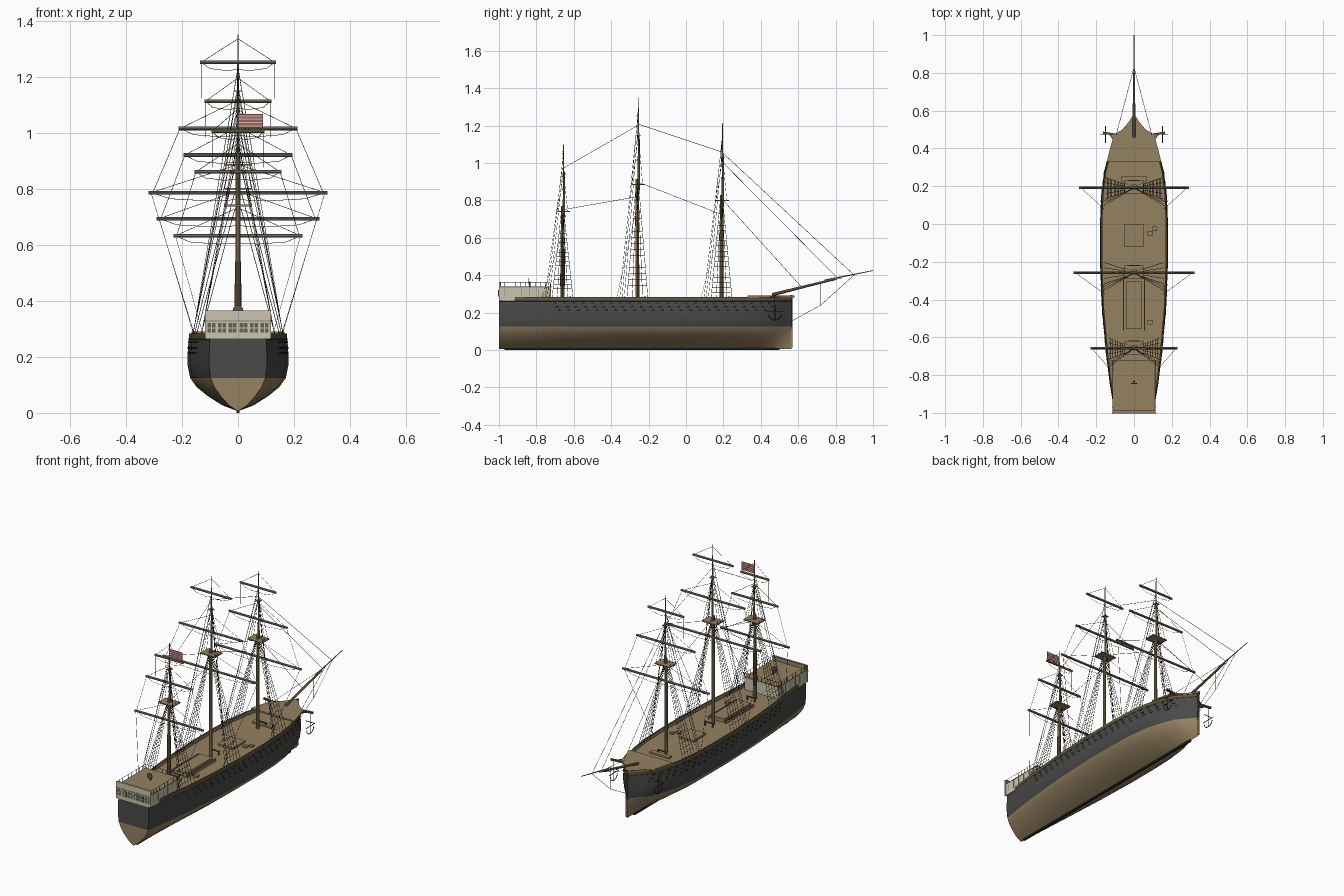
import bpy, bmesh, math
from mathutils import Vector, Matrix

if "Cube" in bpy.data.objects:
    bpy.data.objects.remove(bpy.data.objects["Cube"])


def material(name, *rgb):
    m = bpy.data.materials.new(name)
    m.use_nodes = True
    m.diffuse_color = (*rgb, 1)
    m.node_tree.nodes["Principled BSDF"].inputs["Base Color"].default_value = (*rgb, 1)
    return m


TAN = material("tan_planks", .3, .22, .12)
DARK = material("dark_hull", .068, .067, .066)
CREAM = material("cream_paint", .6, .56, .42)
BROWN = material("dark_wood", .13, .09, .045)
MAST = material("mast_wood", .3, .215, .115)
OLIVE = material("yard_wood", .24, .215, .14)
GLASS = material("window_grey", .13, .125, .1)
BLACK = material("black_rope", .015, .015, .015)
RED = material("flag_red", .36, .11, .11)


def finish(name, bm, mats, smooth=False):
    bmesh.ops.recalc_face_normals(bm, faces=bm.faces)
    me = bpy.data.meshes.new(name)
    bm.to_mesh(me)
    bm.free()
    ob = bpy.data.objects.new(name, me)
    bpy.context.collection.objects.link(ob)
    for m in mats:
        me.materials.append(m)
    if smooth:
        bpy.ops.object.select_all(action='DESELECT')
        ob.select_set(True)
        bpy.context.view_layer.objects.active = ob
        bpy.ops.object.shade_smooth_by_angle(angle=math.radians(30))


def boxes(name, items, mat):
    """Each item is centre, size and an optional turn about z."""
    bm = bmesh.new()
    for loc, size, *turn in items:
        bmesh.ops.create_cube(bm, size=1, matrix=Matrix.Translation(loc)
                              @ Matrix.Rotation(turn[0] if turn else 0, 4, 'Z')
                              @ Matrix.Diagonal((*size, 1)))
    finish(name, bm, [mat])


def rods(name, items, mat, sides=10):
    """Each item is start, end, start radius, end radius."""
    bm = bmesh.new()
    for a, b, r1, r2 in items:
        a, b = Vector(a), Vector(b)
        m = Matrix.Translation((a + b) / 2) @ (b - a).to_track_quat('Z', 'Y').to_matrix().to_4x4()
        bmesh.ops.create_cone(bm, cap_ends=True, segments=sides, radius1=r1, radius2=r2,
                              depth=(b - a).length, matrix=m)
    finish(name, bm, [mat], True)


def ropes(name, paths, r=.0009, mat=BLACK):
    cu = bpy.data.curves.new(name, 'CURVE')
    cu.dimensions = '3D'
    cu.bevel_depth, cu.bevel_resolution = r, 0
    for path in paths:
        s = cu.splines.new('POLY')
        s.points.add(len(path) - 1)
        for p, co in zip(s.points, path):
            p.co = (*co, 1)
    cu.materials.append(mat)
    bpy.context.collection.objects.link(bpy.data.objects.new(name, cu))


# Hull: stations of (y, half width, fineness), lofted with one section
STATIONS = [(-1, .103, 1), (-.85, .128, 1), (-.7, .147, 1), (-.45, .17, 1), (-.2, .18, 1),
            (0, .18, 1), (.15, .174, 1), (.28, .158, 1.1), (.38, .13, 1.3), (.46, .098, 1.5),
            (.5, .062, 1.7), (.54, .026, 1.8), (.565, .004, 1.8)]
SECTION = [(0, .006), (.3, .026), (.6, .06), (.82, .092), (.95, .125), (1, .17), (1, .21),
           (.976, .268), (.97, .284)]
DECK = .262


def half(y):
    for (a, wa, _), (b, wb, _) in zip(STATIONS, STATIONS[1:]):
        if y <= b:
            return wa + (wb - wa) * (y - a) / (b - a)
    return 0


def build_hull():
    bm = bmesh.new()
    rows = []
    for y, w, f in STATIONS:
        pts = [(w * t ** f, z) for t, z in SECTION]
        inner = max(pts[-1][0] - .007, .001)
        pts += [(inner, .284), (inner, DECK), (0, DECK)]
        rows.append([[bm.verts.new((s * x, y, z)) for x, z in pts] for s in (1, -1)])
    n, top = len(rows[0][0]), len(SECTION) - 1
    for a, b in zip(rows, rows[1:]):
        for s in (0, 1):
            for j in range(n - 1):
                face = bm.faces.new((a[s][j], b[s][j], b[s][j + 1], a[s][j + 1]))
                face.material_index = 0 if j < 4 or j > top else 1 if j < top - 1 else 2
    # Transom and stem caps
    for row in (rows[0], rows[-1]):
        for j in range(top):
            face = bm.faces.new((row[0][j], row[0][j + 1], row[1][j + 1], row[1][j]))
            face.material_index = 0 if j < 4 else 1
    bmesh.ops.remove_doubles(bm, verts=bm.verts, dist=.0002)
    finish("hull", bm, [TAN, DARK, BROWN], True)


build_hull()
boxes("keel", [((0, -.235, .006), (.012, 1.47, .012))], BLACK)
boxes("stem_post", [((0, .565, .21), (.01, .01, .17))], DARK)
boxes("stem_foot", [((0, .565, .07), (.01, .01, .11))], TAN)


# Forecastle deck
def build_forecastle():
    bm = bmesh.new()
    ys = [.33, .38, .46, .47, .5, .54, .58]
    ws = [half(.33), .132, .11, .112, .062, .028, .003]
    ring = [(w, y) for w, y in zip(ws, ys)] + [(-w, y) for w, y in zip(ws[::-1], ys[::-1])]
    face = bm.faces.new([bm.verts.new((x, y, .282)) for x, y in ring])
    ext = bmesh.ops.extrude_face_region(bm, geom=[face])
    bmesh.ops.translate(bm, vec=(0, 0, .009), verts=[v for v in ext["geom"] if isinstance(v, bmesh.types.BMVert)])
    finish("forecastle_deck", bm, [TAN])


build_forecastle()

# Gun ports in three staggered rows along the sides
MASTS = [("mizzen", -.66, 1.10, .74), ("main", -.26, 1.35, .885), ("fore", .19, 1.21, .80)]
ports = []
for s in (1, -1):
    for i in range(24):
        for z, dy in ((.252, 0), (.232, .012), (.213, .024)):
            y = -.7 + i * .05 + dy
            turn = -s * math.atan((half(y + .012) - half(y - .012)) / .024)
            ports.append(((s * half(y) * (1 - max(z - .21, 0) * .414), y, z), (.0025, .017, .007), turn))
boxes("gun_ports", ports, BLACK)
ropes("wales", [[(s * w * .979, y, .262) for y, w, _ in STATIONS] for s in (1, -1)], .0012, BROWN)

# Poop cabin, deck, rail and stern windows
boxes("poop_cabin", [((0, -.86, .299), (.228, .275, .072))], CREAM)
boxes("poop_deck", [((0, -.86, .337), (.23, .28, .006))], TAN)
boxes("stern_panel", [((0, -.9975, .315), (.234, .007, .1))], CREAM)
boxes("stern_panel_lining", [((0, -.991, .352), (.225, .006, .024))], TAN)
boxes("stern_moulding", [((0, -1, .328), (.234, .006, .003))], OLIVE)
wins = [-.095, -.057, -.019, .019, .057, .095]
boxes("stern_windows", [((x, -1.001, .303), (.029, .004, .034)) for x in wins], GLASS)
boxes("window_bars", [((x, -1.002, .303), (.003, .005, .034)) for x in wins]
      + [((0, -1.002, .303), (.218, .005, .003))], CREAM)
boxes("cabin_side_battens", [((s * .1145, -.97 + i * .045, .305), (.003, .002, .045))
                             for s in (1, -1) for i in range(6)], OLIVE)
posts = [[(s * .113, -.995 + i * .027, .335), (s * .113, -.995 + i * .027, .363)] for s in (1, -1) for i in range(11)]
posts += [[(-.113 + i * .0283, -.725, .335), (-.113 + i * .0283, -.725, .363)] for i in range(9)]
ropes("poop_rail", posts + [[(-.113, -.995, .363), (-.113, -.725, .363), (.113, -.725, .363), (.113, -.995, .363)]],
      .0012, BROWN)

# Deck fittings
boxes("hatches", [((0, -.06, DECK), (.1, .12, .022)), ((0, .24, DECK), (.13, .03, .02)),
                  ((.085, -.05, DECK), (.025, .025, .02)), ((.11, -.025, DECK), (.022, .022, .02)),
                  ((.085, -.52, DECK), (.025, .025, .02))], TAN)
boxes("deck_house", [((0, -.43, DECK + .008), (.085, .25, .03))], TAN)
boxes("boat_skids", [((s * .056, -.43, DECK + .008), (.004, .27, .02)) for s in (1, -1)], TAN)
rods("steering_wheel", [((0, -.846, .368), (0, -.842, .368), .018, .018),
                        ((0, -.835, .34), (0, -.835, .366), .005, .004)], BROWN)

# Masts with fighting tops
for name, y, top, plat in MASTS:
    mid = plat + (top - plat) * .6
    rods(name + "_mast", [((0, y, DECK), (0, y, plat + .03), .0105, .009),
                          ((0, y + .008, plat - .03), (0, y + .008, mid), .0065, .0045),
                          ((0, y + .005, mid - .03), (0, y + .005, top), .004, .0018)], MAST)
    boxes(name + "_top", [((0, y + .005, plat), (.1, .07, .006)), ((0, y + .006, mid - .015), (.026, .026, .004))], TAN)
    boxes(name + "_fife_rail", [((0, y + .04, .285), (.06, .006, .006)), ((.025, y + .04, .27), (.006, .006, .03)),
                                ((-.025, y + .04, .27), (.006, .006, .03))], BROWN)
rods("mizzen_mast_cuff", [((0, -.66, .34), (0, -.66, .54), .0125, .012)], BROWN)

# Yards as (height, half length), from the lowest up
YARDS = {"mizzen": [(.632, .23), (.86, .155), (1.005, .095)],
         "main": [(.786, .32), (1.015, .213), (1.251, .135)],
         "fore": [(.693, .29), (.92, .195), (1.112, .12)]}
for name, y, top, plat in MASTS:
    yard_y, items, lines = y + .002, [], []
    for k, (z, h) in enumerate(YARDS[name]):
        lift = min(z + .1, top - .015)
        items.append(((-h, yard_y, z), (h, yard_y, z), .0065, .0065))
        for s in (1, -1):
            tip = (s * h * .97, yard_y, z)
            lines.append([(0, y + .006, lift), tip])
            # Sagging foot rope
            lines.append([tip, (s * h * .75, yard_y, z - .022), (s * h * .3, yard_y, z - .03), (0, yard_y, z - .025)])
            # Braces, sheets and clew lines
            if k == 0:
                lines.append([tip, (s * half(y - .1) * .9, y - .11, .282)])
            elif k == 1:
                lines.append([tip, (s * YARDS[name][0][1] * .95, yard_y, YARDS[name][0][0])])
            else:
                lines.append([tip, (s * h * .97, yard_y, z - .13)])
    rods(name + "_yards", items, OLIVE, 8)

    # Shrouds and ratlines, then topmast shrouds and backstays
    shrouds = []
    for s in (1, -1):
        feet = [Vector((s * half(y) * .88, y - .056 + i * .028, .278)) for i in range(5)]
        heads = [Vector((s * .012, y - .008 + i * .004, plat - .015)) for i in range(5)]
        shrouds += [[f, h] for f, h in zip(feet, heads)]
        for k in range(1, 15):
            shrouds.append([f.lerp(h, k * .055) for f, h in zip(feet, heads)])
        high = plat + (top - plat) * .57
        for i in (-1, 0, 1):
            lines.append([(s * .048, y + i * .028, plat), (s * .004, y + .006, high)])
        for i, z in enumerate((high, plat + (top - plat) * .75, top - .12)):
            lines.append([(0, y, z), (s * half(y - .08) * .92, y - .07 - i * .012, .28)])
    ropes(name + "_shrouds", shrouds, .0011)
    ropes(name + "_running_rigging", lines)

# Bowsprit and the stays between the masts
rods("bowsprit", [((0, .46, .297), (0, .8, .38), .008, .006), ((0, .74, .373), (0, 1, .425), .004, .002)], MAST)
rods("dolphin_striker", [((0, .72, .36), (0, .72, .24), .0018, .0015)], BROWN)
stays = [[(0, -.66, .97), (0, -.26, 1.2)], [(0, -.66, .75), (0, -.26, .82)],
         [(0, -.26, 1.21), (0, .19, 1.06)], [(0, -.26, .9), (0, .19, .725)],
         [(0, .19, 1.06), (0, .9, .4)], [(0, .19, 1.01), (0, .81, .385)], [(0, .19, .81), (0, .62, .335)],
         [(0, .9, .402), (0, .72, .24), (0, .565, .155)]]
for s in (1, -1):
    stays.append([(s * .1, .45, .285), (0, .83, .385)])
ropes("stays", stays, .0011)

# Catheads with knees and hanging anchors
for s, side in ((1, "left"), (-1, "right")):
    boxes(side + "_cathead", [((s * .13, .478, .286), (.07, .012, .01), s * .15),
                              ((s * .118, .462, .286), (.035, .008, .008), s * .9)], BROWN)
    x, y = s * .15, .475
    arc = [(x, y + .035 * math.sin(a), .195 - .035 * math.cos(a)) for a in [k * .35 for k in range(-4, 5)]]
    ropes(side + "_anchor", [[(x, y, .24), (x, y, .16)], arc, [(x - .03, y, .23), (x + .03, y, .23)],
                             [(x, y - .045, .205), (x, y + .045, .205)]], .0024)
    ropes(side + "_anchor_cable", [[(x, y, .28), (x, y, .24)]])

# Striped flag
boxes("flag_red_field", [((.046, -.66, 1.042), (.088, .002, .05))], RED)
boxes("flag_cream_stripes", [((.046, -.66, 1.024 + i * .012), (.087, .004, .004)) for i in range(4)], CREAM)
